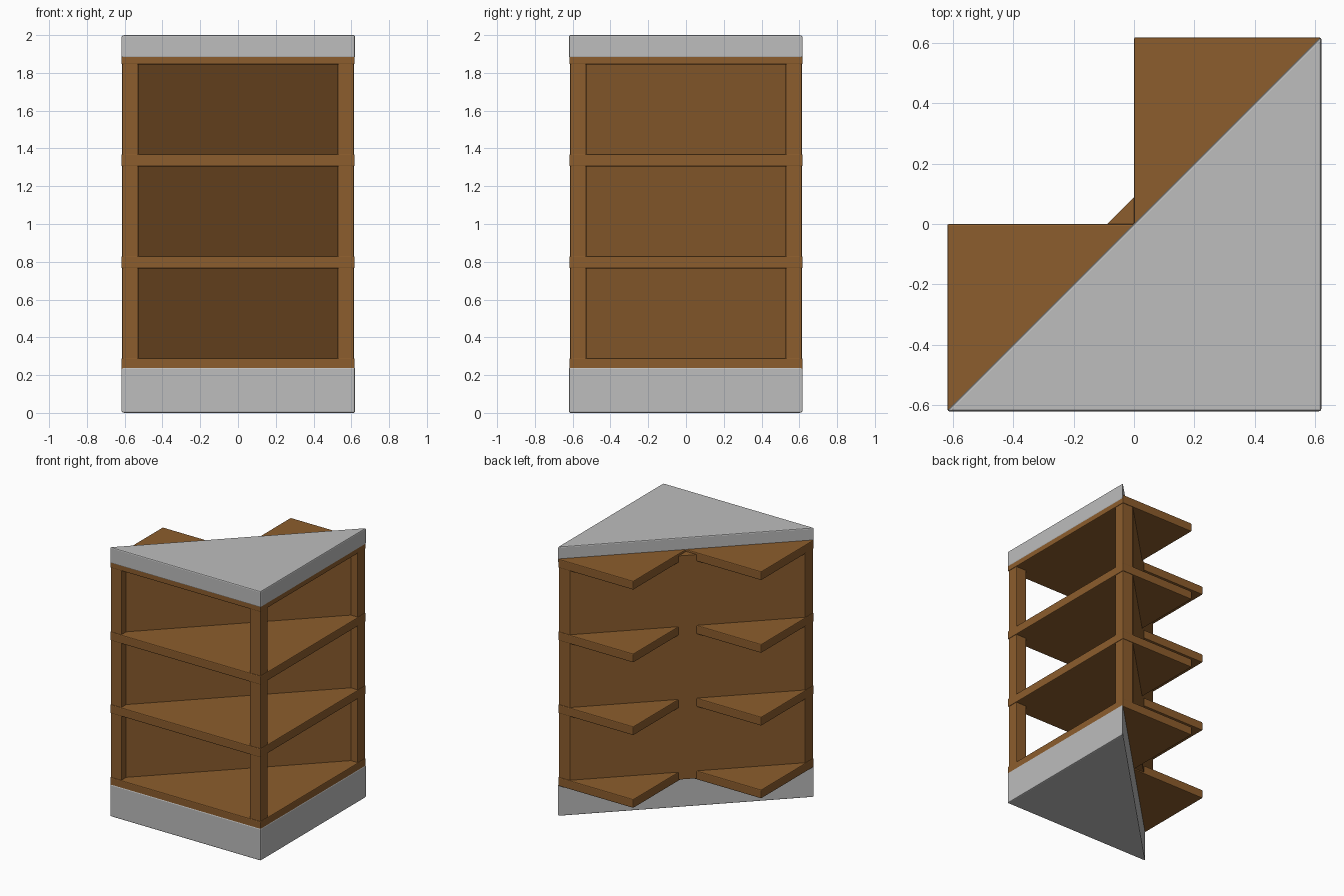
import bpy, bmesh

cube = bpy.data.objects.get("Cube")
if cube:
    bpy.data.objects.remove(cube, do_unlink=True)


def make_material(name, rgb):
    mat = bpy.data.materials.new(name)
    mat.use_nodes = True
    mat.diffuse_color = (*rgb, 1)
    mat.node_tree.nodes["Principled BSDF"].inputs["Base Color"].default_value = (*rgb, 1)
    return mat


wood = make_material("brown wood", (0.265, 0.11, 0.026))
grey = make_material("light grey", (0.51, 0.51, 0.51))


def prism(name, outline, z0, z1, mat, bevel=0.0):
    """Extrude a counter-clockwise outline from z0 to z1, softening its edges."""
    bm = bmesh.new()
    face = bm.faces.new([bm.verts.new((x, y, z0)) for x, y in outline])
    top = bmesh.ops.extrude_face_region(bm, geom=[face])["geom"]
    for v in top:
        if isinstance(v, bmesh.types.BMVert):
            v.co.z = z1
    bmesh.ops.recalc_face_normals(bm, faces=bm.faces[:])
    mesh = bpy.data.meshes.new(name)
    bm.to_mesh(mesh)
    bm.free()
    mesh.materials.append(mat)
    obj = bpy.data.objects.new(name, mesh)
    bpy.context.collection.objects.link(obj)
    if bevel:
        mod = obj.modifiers.new("soft edges", "BEVEL")
        mod.width = bevel
        mod.segments = 2
        mod.limit_method = "ANGLE"
    return obj


R = 0.62      # half width of plinth and cap
S = 0.618     # half width of shelves
P = 0.614     # outer face of posts
I = 0.528     # inner face of posts

# Triangular plinth and cap
triangle = [(-R, -R), (R, -R), (R, R)]
prism("plinth", triangle, 0.0, 0.24, grey, 0.008)
prism("cap", triangle, 1.88, 2.0, grey, 0.008)

# L-shaped shelves that pass through the diagonal back panel
shelf_outline = [(-S, -S), (S, -S), (S, S), (0, S), (0, 0), (-S, 0)]
for i in range(4):
    z = 0.225 + 0.54 * i
    prism(f"shelf_{i + 1}", shelf_outline, z, z + 0.065, wood, 0.006)

# Square posts at the three corners
for name, sx, sy in (("corner_post", 1, -1), ("front_end_post", -1, -1), ("side_end_post", 1, 1)):
    xs = sorted((sx * I, sx * P))
    ys = sorted((sy * I, sy * P))
    square = [(xs[0], ys[0]), (xs[1], ys[0]), (xs[1], ys[1]), (xs[0], ys[1])]
    prism(name, square, 0.23, 1.9, wood, 0.005)

# Diagonal back panel
E = 0.612
panel = [(-E, -E), (0.03 - E, -E), (E, E - 0.03), (E, E), (E - 0.088, E), (-E, 0.088 - E)]
prism("back_panel", panel, 0.235, 1.895, wood)
